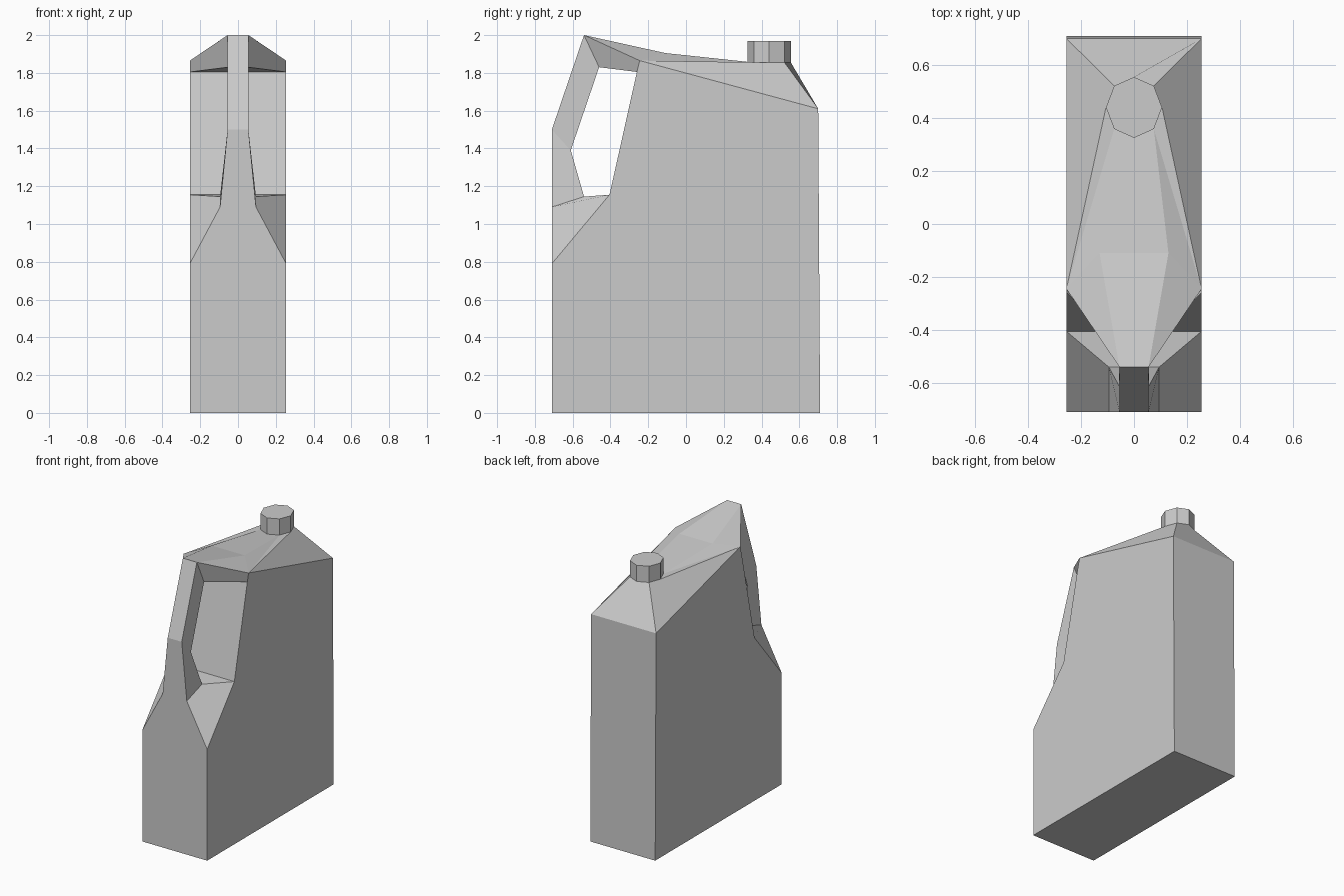
import bpy, bmesh, math

if "Cube" in bpy.data.objects:
    bpy.data.objects.remove(bpy.data.objects["Cube"])

CAP_Y, CAP_R, CAP_Z0, CAP_Z1 = 0.44, 0.115, 1.855, 1.97


def ring(i):
    """Point i of the eight-sided neck, starting at the +x side."""
    a = math.radians(45 * i)
    return (CAP_R * 0.92 * math.cos(a), CAP_Y + CAP_R * math.sin(a), CAP_Z0)


# Right-half points of the jug; the left half is mirrored
pts = {
    "base_back": (0.255, 0.71, 0), "base_front": (0.255, -0.71, 0),
    "shoulder_back": (0.255, 0.70, 1.61), "shoulder_front": (0.255, -0.245, 1.865),
    "under": (0.255, -0.26, 1.805), "ledge": (0.255, -0.405, 1.155),
    "knee": (0.255, -0.71, 0.79),
    "top": (0.055, -0.54, 2.0), "ridge": (0.13, -0.11, 1.905),
    "grip": (0.055, -0.71, 1.50), "grip_low": (0.095, -0.71, 1.09),
    "in_top": (0.055, -0.46, 1.83), "in_mid": (0.057, -0.61, 1.39),
    "in_low": (0.095, -0.54, 1.145),
    "n_side": ring(0), "n_back": ring(1), "n_front": ring(7),
}

bm = bmesh.new()
R = {k: bm.verts.new(p) for k, p in pts.items()}
L = {k: bm.verts.new((-p[0], p[1], p[2])) for k, p in pts.items()}

# Side faces, made on both halves
sides = [
    "base_back shoulder_back shoulder_front under ledge knee base_front",
    "shoulder_back shoulder_front n_side n_back",
    "shoulder_front n_front n_side", "shoulder_front ridge n_front",
    "shoulder_front top ridge", "shoulder_front under in_top top",
    "top in_top in_mid grip", "grip in_mid in_low grip_low",
    "grip_low in_low ledge knee",
]
for names in sides:
    for half in (R, L):
        bm.faces.new([half[n] for n in names.split()])

# Strips across the middle: outer shell, then inside of the handle opening
outer = "ridge top grip grip_low knee base_front base_back shoulder_back".split()
inner = "in_top under ledge in_low in_mid in_top".split()
for path in (outer, inner):
    for a, b in zip(path, path[1:]):
        bm.faces.new((R[a], R[b], L[b], L[a]))

# Slopes that meet the neck with a middle point
for edge, neck, i in (("shoulder_back", "n_back", 2), ("ridge", "n_front", 6)):
    mid = bm.verts.new(ring(i))
    bm.faces.new((L[edge], R[edge], R[neck], mid, L[neck]))

bmesh.ops.recalc_face_normals(bm, faces=bm.faces)
mesh = bpy.data.meshes.new("jug_body")
bm.to_mesh(mesh)
bm.free()
bpy.context.collection.objects.link(bpy.data.objects.new("jug_body", mesh))

# Eight-sided cap
bpy.ops.mesh.primitive_cylinder_add(
    vertices=8, radius=CAP_R, depth=CAP_Z1 - CAP_Z0,
    location=(0, CAP_Y, (CAP_Z0 + CAP_Z1) / 2))
cap = bpy.context.object
cap.name = "cap"
cap.scale.x = 0.92
